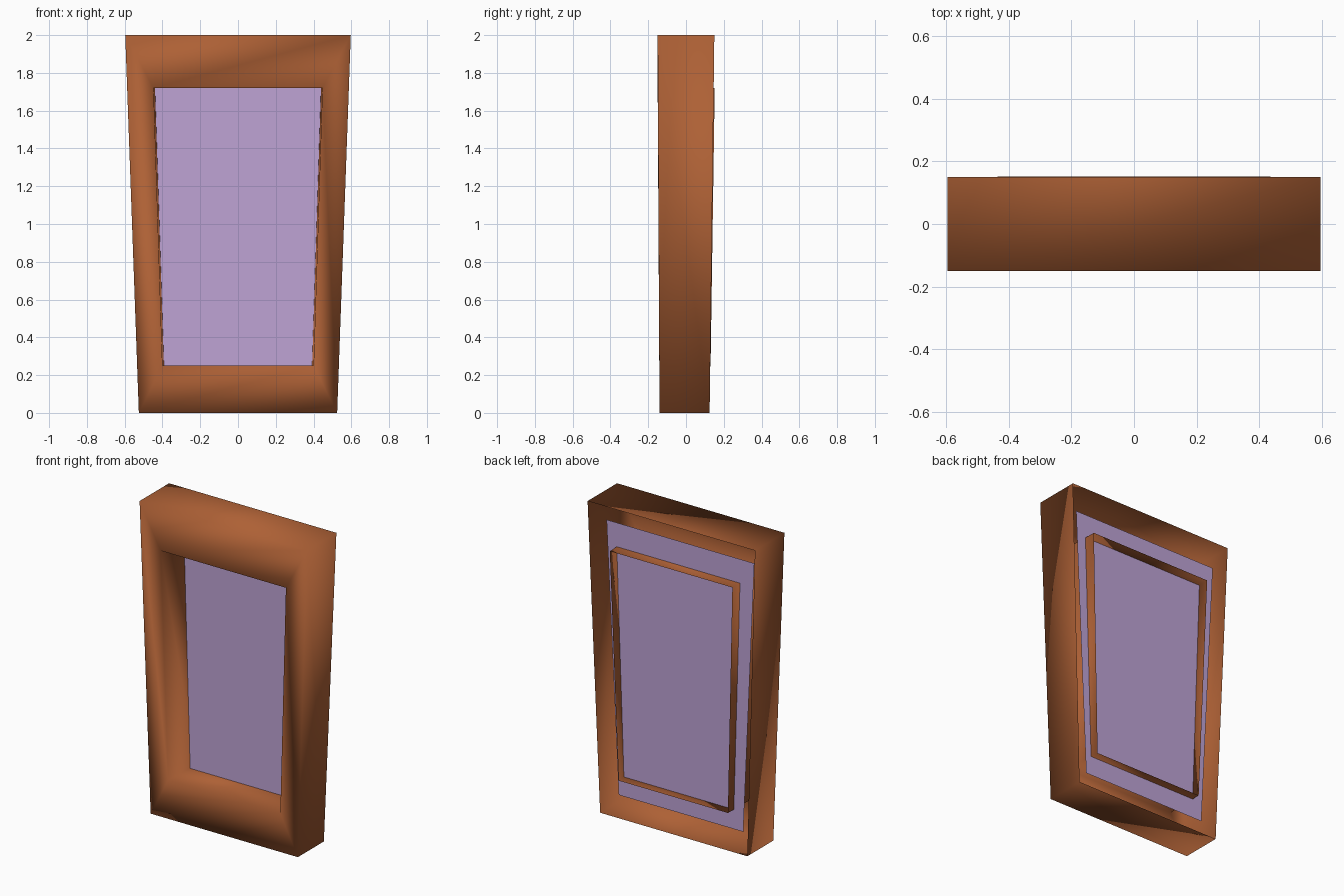
import bpy
import bmesh

cube = bpy.data.objects.get("Cube")
if cube:
    bpy.data.objects.remove(cube, do_unlink=True)


def make_material(name, colour):
    mat = bpy.data.materials.new(name)
    mat.use_nodes = True
    mat.diffuse_color = colour
    mat.node_tree.nodes["Principled BSDF"].inputs["Base Color"].default_value = colour
    return mat


def tapered_ring(bm, bottom, top, shift=0.0):
    """Four corners of an upright trapezoid; each end is (half width, y, z)."""
    (wb, yb, zb), (wt, yt, zt) = bottom, top
    corners = [(-wb, yb, zb), (wb, yb, zb), (wt, yt, zt), (-wt, yt, zt)]
    return [bm.verts.new((x + shift, y, z)) for x, y, z in corners]


def finish(bm, name, mat, smooth):
    mesh = bpy.data.meshes.new(name)
    for face in bm.faces:
        face.smooth = smooth
    bm.to_mesh(mesh)
    bm.free()
    mesh.materials.append(mat)
    obj = bpy.data.objects.new(name, mesh)
    bpy.context.collection.objects.link(obj)
    return obj


wood = make_material("brown wood", (0.42, 0.118, 0.036, 1))
lilac = make_material("lilac glass", (0.515, 0.366, 0.665, 1))

# Frame: outer wall, front face and opening wall, open at the back
bm = bmesh.new()
rings = [
    tapered_ring(bm, (0.525, 0.125, 0), (0.597, 0.15, 2)),
    tapered_ring(bm, (0.525, -0.14, 0), (0.597, -0.15, 2)),
    tapered_ring(bm, (0.40, -0.14, 0.25), (0.447, -0.15, 1.72)),
    tapered_ring(bm, (0.39, 0.13, 0.245), (0.437, 0.152, 1.72)),
]
for a, b in zip(rings, rings[1:]):
    for i in range(4):
        j = (i + 1) % 4
        bm.faces.new((a[i], a[j], b[j], b[i]))
finish(bm, "window_frame", wood, True)

# Pane: flat sheet crossing the opening wall inside the frame
bm = bmesh.new()
bm.faces.new(tapered_ring(bm, (0.444, 0.072, 0.12), (0.527, 0.078, 1.875), -0.015))
finish(bm, "window_pane", lilac, False)
